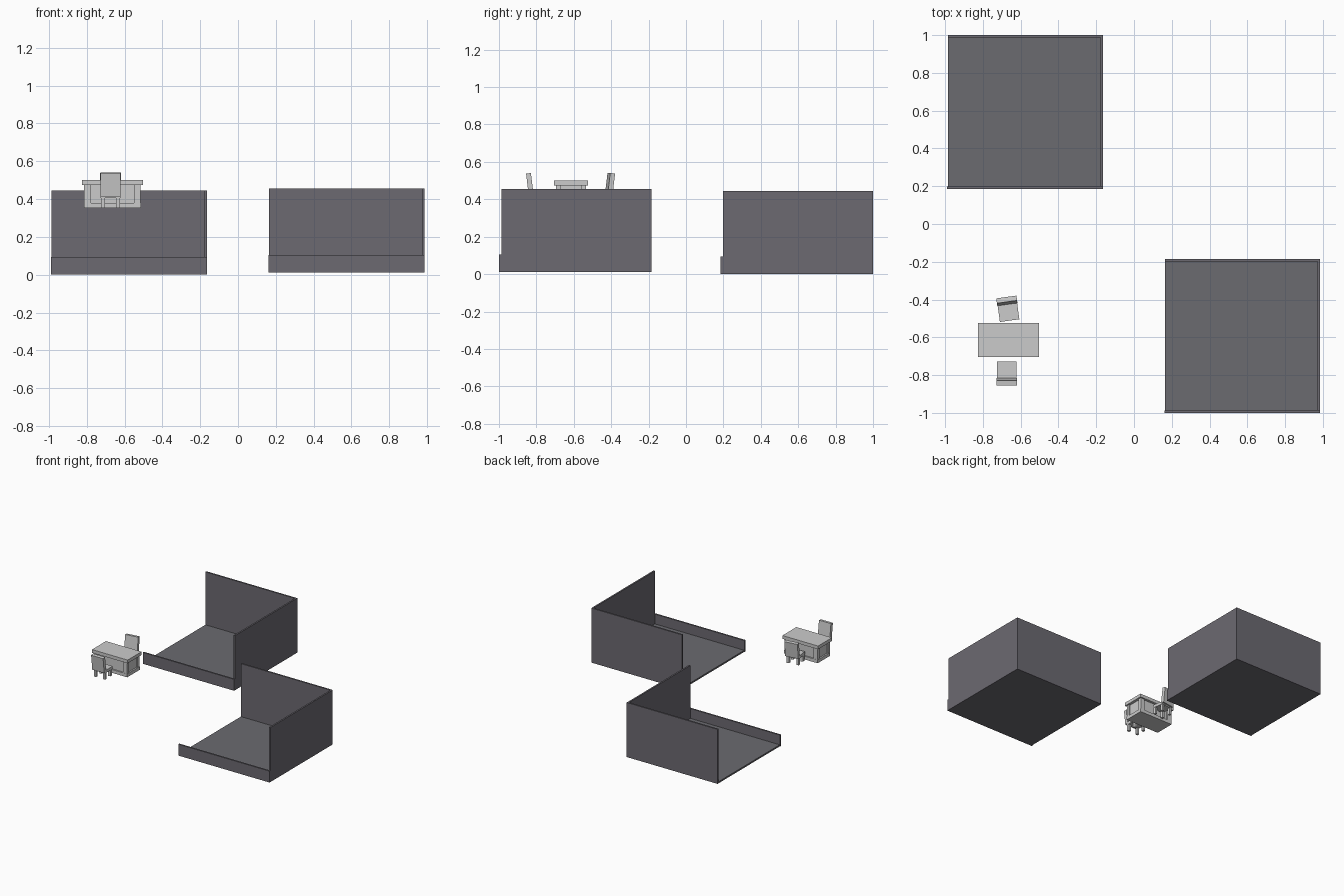
import bpy
from math import radians
from mathutils import Matrix, Vector

if "Cube" in bpy.data.objects:
    bpy.data.objects.remove(bpy.data.objects["Cube"], do_unlink=True)


def material(name, rgb):
    m = bpy.data.materials.new(name)
    m.use_nodes = True
    m.diffuse_color = (*rgb, 1)
    m.node_tree.nodes["Principled BSDF"].inputs["Base Color"].default_value = (*rgb, 1)
    return m


wall_grey = material("wall grey", (0.15, 0.142, 0.165))
floor_grey = material("floor grey", (0.147, 0.145, 0.16))
light_grey = material("light grey", (0.6, 0.6, 0.6))


def box(name, x, y, z, mat, place=Matrix()):
    """Box from (min, max) ranges, optionally moved by a matrix."""
    lo, hi = Vector((x[0], y[0], z[0])), Vector((x[1], y[1], z[1]))
    bpy.ops.mesh.primitive_cube_add(size=1)
    ob = bpy.context.object
    ob.name = name
    fit = Matrix.Translation((lo + hi) / 2) @ Matrix.Diagonal((*(hi - lo), 1))
    ob.data.transform(place @ fit)
    ob.data.materials.append(mat)
    return ob


# Two identical open rooms: floor, two tall walls and a low front wall
W, D, H, LOW, T = 0.82, 0.815, 0.445, 0.093, 0.013
for label, corner in (("back", (-0.985, 0.185, 0)), ("front", (0.165, -1, 0.011))):
    at = Matrix.Translation(corner)
    box(label + "_room_floor", (0, W - T), (T, D - T), (0, T), floor_grey, at)
    box(label + "_room_back_wall", (0, W), (D - T, D), (0, H), wall_grey, at)
    box(label + "_room_side_wall", (W - T, W), (T, D - T), (0, H), wall_grey, at)
    box(label + "_room_low_wall", (-0.004, W), (0, T), (0, LOW), wall_grey, at)

# Desk: top, base, recessed body and four corner posts
desk = Matrix.Translation((-0.664, -0.615, 0.353))
box("desk_top", (-0.161, 0.161), (-0.09, 0.09), (0.12, 0.147), light_grey, desk)
box("desk_base", (-0.151, 0.151), (-0.081, 0.081), (0, 0.027), light_grey, desk)
box("desk_body", (-0.139, 0.139), (-0.07, 0.07), (0.027, 0.12), light_grey, desk)
for sx in (-1, 1):
    for sy in (-1, 1):
        box("desk_post", sorted((sx * 0.113, sx * 0.149)),
            sorted((sy * 0.055, sy * 0.08)), (0.027, 0.12), light_grey, desk)


def chair(label, x, y, turn):
    """Small chair whose backrest is on its local -y side."""
    at = Matrix.Translation((x, y, 0.353)) @ Matrix.Rotation(radians(turn), 4, "Z")
    box(label + "_chair_seat", (-0.052, 0.052), (-0.042, 0.055), (0.052, 0.075), light_grey, at)
    lean = at @ Matrix.Translation((0, -0.043, 0.062)) @ Matrix.Rotation(radians(7), 4, "X")
    box(label + "_chair_back", (-0.054, 0.054), (-0.013, 0.013), (0, 0.125), light_grey, lean)
    for sx in (-1, 1):
        for ly in (-0.04, 0.03):
            box(label + "_chair_leg", sorted((sx * 0.03, sx * 0.05)),
                (ly, ly + 0.02), (0, 0.055), light_grey, at)


chair("front", -0.674, -0.784, 0)
chair("rear", -0.666, -0.457, 188)
